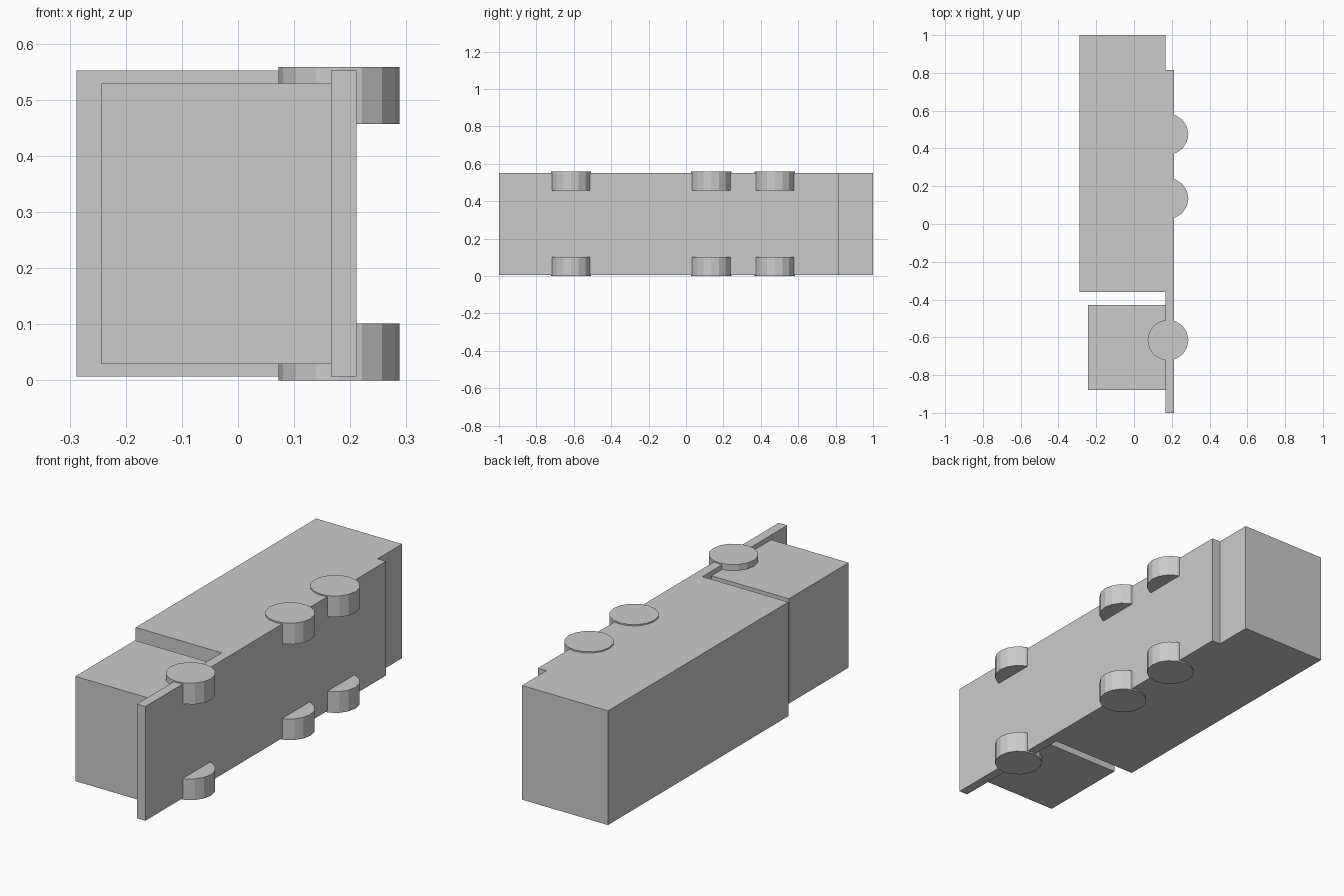
import bpy

if "Cube" in bpy.data.objects:
    bpy.data.objects.remove(bpy.data.objects["Cube"])


def box(name, x, y, z):
    """Box spanning the given (min, max) ranges."""
    centre = [(a + b) / 2 for a, b in (x, y, z)]
    bpy.ops.mesh.primitive_cube_add(size=1, location=centre)
    ob = bpy.context.object
    ob.name = name
    ob.scale = [b - a for a, b in (x, y, z)]
    bpy.ops.object.transform_apply(location=False, rotation=False, scale=True)


def wheel(name, y, z):
    bpy.ops.mesh.primitive_cylinder_add(vertices=16, radius=0.108, depth=0.101,
                                        location=(0.18, y, z),
                                        rotation=(0, 0, 1.5707963))
    bpy.context.object.name = name


# Truck body lying on its side: chassis plate, cargo box and cab
box("chassis", (0.166, 0.211), (-1.0, 0.815), (0.007, 0.552))
box("cargo_box", (-0.288, 0.166), (-0.36, 1.0), (0.007, 0.552))
box("cab", (-0.243, 0.166), (-0.88, -0.43), (0.029, 0.529))

# Three axles, one wheel on each side
for axle, y in (("front", -0.615), ("middle", 0.135), ("rear", 0.475)):
    for side, z in (("lower", 0.0505), ("upper", 0.5075)):
        wheel(f"{axle}_wheel_{side}", y, z)
